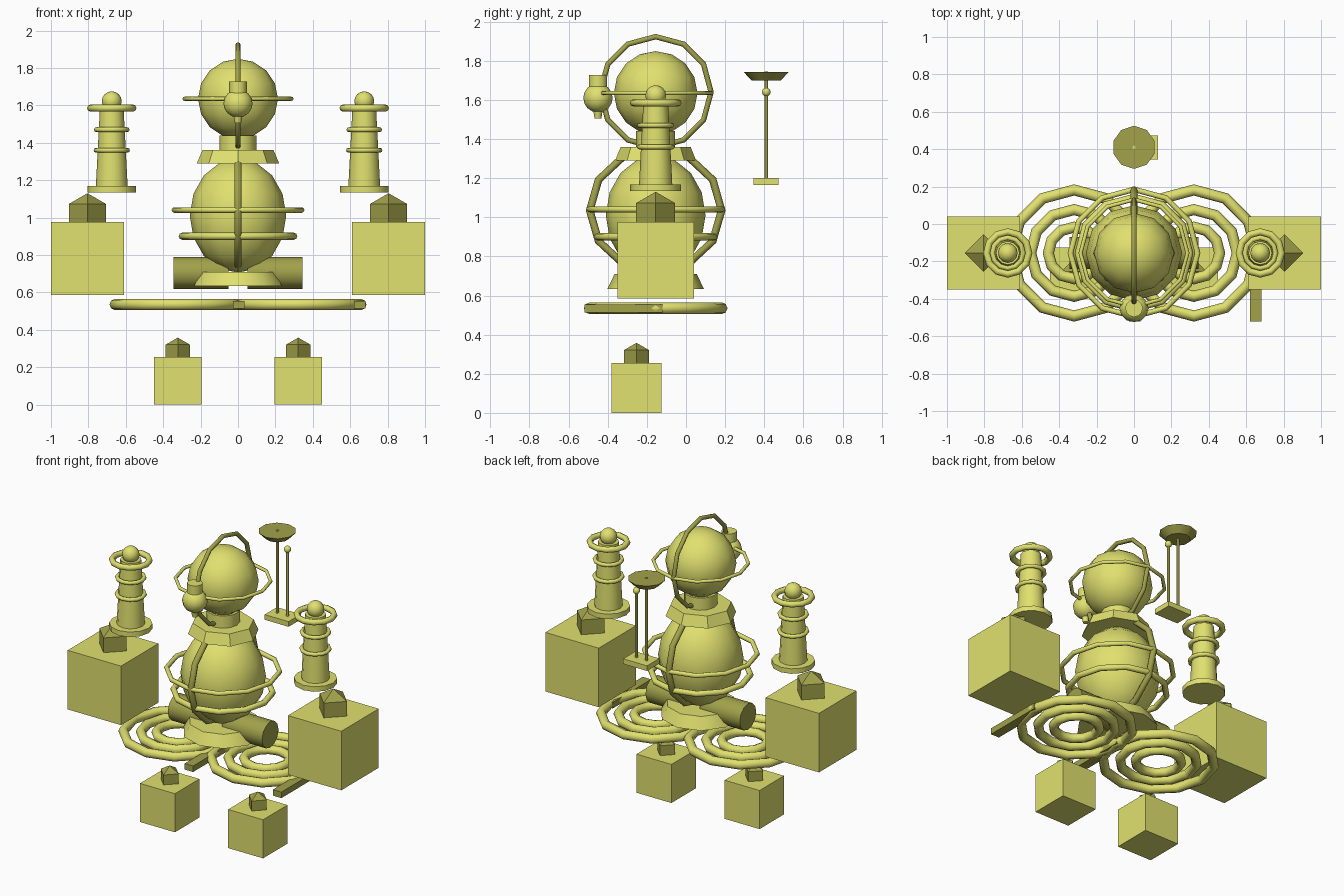
import bpy
from math import radians, pi

if "Cube" in bpy.data.objects:
    bpy.data.objects.remove(bpy.data.objects["Cube"])


def material(name, col):
    m = bpy.data.materials.new(name)
    m.diffuse_color = (*col, 1)
    m.use_nodes = True
    m.node_tree.nodes["Principled BSDF"].inputs["Base Color"].default_value = m.diffuse_color
    return m


LIGHT = material("yellow", (0.75, 0.75, 0.16))
DARK = material("olive", (0.36, 0.36, 0.07))
CY = -0.155  # shared centre line of the body


def finish(name, mat, smooth=None):
    o = bpy.context.object
    o.name = name
    o.data.materials.append(mat)
    if smooth == "all":
        bpy.ops.object.shade_smooth()
    elif smooth:
        bpy.ops.object.shade_smooth_by_angle(angle=radians(smooth))
    return o


def box(name, loc, size, mat=LIGHT):
    bpy.ops.mesh.primitive_cube_add(size=1, location=loc)
    bpy.context.object.scale = size
    return finish(name, mat)


def cone(name, x, y, z0, z1, r0, r1, n=12, mat=LIGHT):
    bpy.ops.mesh.primitive_cone_add(vertices=n, radius1=r0, radius2=r1, depth=z1 - z0,
                                    location=(x, y, (z0 + z1) / 2))
    return finish(name, mat, 40)


def ball(name, loc, scale, seg=12, rings=8, mat=LIGHT):
    bpy.ops.mesh.primitive_uv_sphere_add(segments=seg, ring_count=rings, radius=1, location=loc)
    bpy.context.object.scale = scale
    return finish(name, mat, "all")


def ring(name, loc, outer, minor, upright=False, mat=LIGHT):
    bpy.ops.mesh.primitive_torus_add(location=loc, major_radius=outer - minor, minor_radius=minor,
                                     major_segments=12, minor_segments=8,
                                     rotation=(0, pi / 2 if upright else 0, 0))
    return finish(name, mat, "all")


def gem(name, loc, r):
    bpy.ops.mesh.primitive_uv_sphere_add(segments=4, ring_count=2, radius=r, location=loc)
    return finish(name, DARK)


for side, s in (("left", -1), ("right", 1)):
    # blocks with gems
    box(side + "_hand_block", (s * 0.805, CY, 0.78), (0.39, 0.39, 0.39))
    gem(side + "_hand_gem", (s * 0.805, CY, 1.015), 0.115)
    box(side + "_foot_block", (s * 0.322, -0.253, 0.1275), (0.255, 0.255, 0.255))
    gem(side + "_foot_gem", (s * 0.322, -0.253, 0.283), 0.075)

    # shoulder towers
    x = s * 0.675
    cone(side + "_tower_base", x, CY, 1.135, 1.168, 0.13, 0.13)
    cone(side + "_tower_shaft", x, CY, 1.168, 1.59, 0.085, 0.063)
    ring(side + "_tower_ring_low", (x, CY, 1.36), 0.097, 0.013)
    ring(side + "_tower_ring_mid", (x, CY, 1.47), 0.095, 0.013)
    ring(side + "_tower_ring_top", (x, CY, 1.585), 0.132, 0.019)
    ball(side + "_tower_ball", (x, CY, 1.622), (0.053,) * 3)

    # concentric hover rings
    for i, r in enumerate((0.367, 0.262, 0.168)):
        ring(f"{side}_hover_ring_{i}", (s * 0.32, CY, 0.535), r, 0.03)

    # hip cylinders
    bpy.ops.mesh.primitive_cylinder_add(vertices=12, radius=0.086, depth=0.295,
                                        location=(s * 0.197, CY, 0.703), rotation=(0, pi / 2, 0))
    finish(side + "_hip", DARK, 40)

# bars under the hover rings
for i, x in enumerate((0.005, 0.65)):
    box(f"hover_bar_{i}", (x, -0.32, 0.533), (0.062, 0.4, 0.04), DARK)

# torso with base, neck and collar
cone("torso_base", 0, CY, 0.633, 0.71, 0.247, 0.21, 10)
ball("torso", (0, CY, 1.01), (0.258, 0.255, 0.305))
cone("neck", 0, CY, 1.2, 1.44, 0.1, 0.1)
collar = cone("collar", 0, CY, 1.29, 1.36, 0.22, 0.19, 8)
collar.scale.y = 0.94

# torso rings
ring("torso_ring_upper", (0, CY, 1.04), 0.355, 0.015)
ring("torso_ring_lower", (0, CY, 0.9), 0.317, 0.019)
hoop = ring("torso_hoop", (0, CY, 1.035), 0.357, 0.02, True, DARK)
hoop.scale.x = 0.93  # local x is vertical after the turn

# head and its rings
ball("head", (0, CY, 1.635), (0.214,) * 3)
ring("head_ring", (0, CY, 1.635), 0.297, 0.011)
ring("head_hoop", (0, CY, 1.64), 0.297, 0.014, True, DARK)

# lantern in front of the face
LY = -0.45
ball("lantern_bulb", (0, LY, 1.61), (0.078, 0.075, 0.075))
cone("lantern_top", 0, LY, 1.65, 1.727, 0.047, 0.047)
cone("lantern_tip", 0, LY, 1.505, 1.55, 0.017, 0.025)

# antenna on the back
AY = 0.41
box("antenna_base", (0.04, AY, 1.183), (0.175, 0.128, 0.034))
cone("antenna_mast", 0, AY, 1.2, 1.746, 0.009, 0.009, 8)
cone("antenna_dish", 0, AY, 1.7, 1.742, 0.075, 0.115, 10, DARK)
cone("antenna_rod", 0.075, AY, 1.2, 1.64, 0.009, 0.009, 8)
ball("antenna_ball", (0.075, AY, 1.64), (0.022,) * 3)
